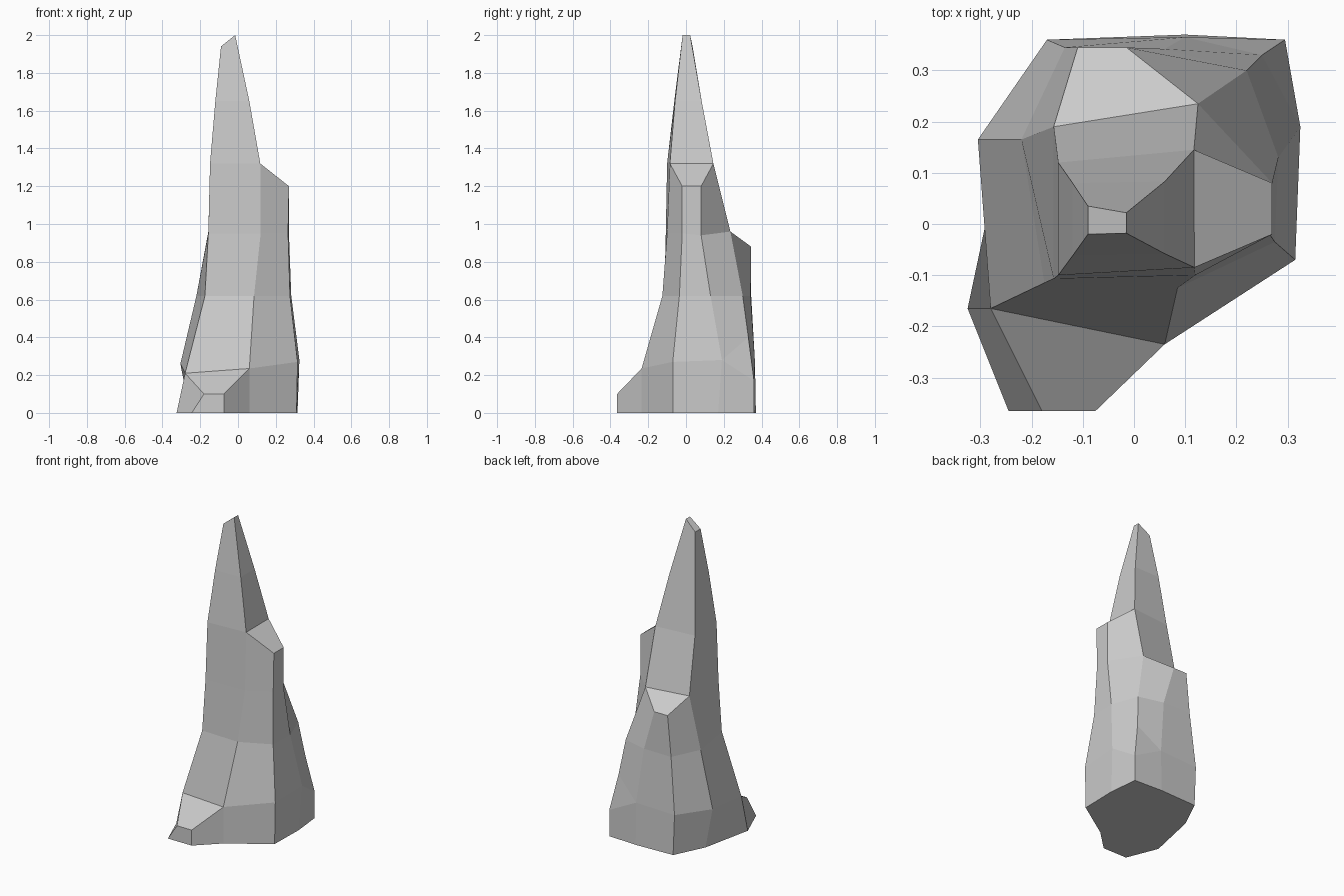
import bpy, bmesh

if "Cube" in bpy.data.objects:
    bpy.data.objects.remove(bpy.data.objects["Cube"])

bm = bmesh.new()


def ring(points):
    """Cross-section points, anticlockwise from the front left corner."""
    return [bm.verts.new(p) for p in points]


def wall(low, high, skip=()):
    """Join two closed sections with the same number of corners."""
    n = len(low)
    for i in range(n):
        if i not in skip:
            j = (i + 1) % n
            bm.faces.new((low[i], low[j], high[j], high[i]))


# Broad eight-sided foot
foot = ring([(-.325, -.165, 0), (.06, -.235, 0), (.31, -.07, 0), (.315, .17, 0),
             (.295, .36, 0), (.10, .37, 0), (-.16, .36, 0), (-.255, .165, 0)])
lower = ring([(-.28, -.165, .21), (.06, -.235, .235), (.315, -.07, .27), (.325, .19, .28),
              (.295, .36, .17), (.10, .365, .27), (-.17, .36, .26), (-.305, .165, .26)])
wall(foot, lower, skip=(0,))

# Body tapering up to the waist, with room left for the chipped corner
waist = ring([(-.175, -.115, .62), (.085, -.125, .62), (.275, -.035, .62), (.282, .13, .62),
              (.22, .30, .62), (.06, .342, .62), (-.135, .345, .62), (-.22, .165, .62)])
wall(lower, waist, skip=(3, 4))
chip = bm.verts.new((.25, .33, .40))
for f in ((lower[3], lower[4], chip), (lower[4], lower[5], chip),
          (lower[3], chip, waist[4], waist[3]), (chip, lower[5], waist[5], waist[4])):
    bm.faces.new(f)

# Shoulder level, ending in the sloped back ledge
shoulder = ring([(-.157, -.107, .95), (.12, -.10, .95), (.265, -.02, .95), (.27, .08, .94),
                 (.125, .235, .96), (-.015, .345, .88), (-.11, .345, .88), (-.157, .19, .96)])
wall(waist, shoulder)
bm.faces.new(shoulder[4:])

# Upper column, ending in the sloped right ledge
inner = shoulder[:5] + shoulder[7:]
upper = ring([(-.148, -.10, 1.32), (.118, -.085, 1.32), (.27, -.02, 1.2),
              (.27, .08, 1.2), (.117, .145, 1.32), (-.148, .12, 1.32)])
wall(inner, upper)
bm.faces.new(upper[1:5])

# Four-sided spire and its slanted tip
neck = [upper[0], upper[1], upper[4], upper[5]]
mid = ring([(-.12, -.062, 1.65), (.06, -.058, 1.65), (.06, .083, 1.65), (-.12, .08, 1.65)])
tip = ring([(-.09, -.02, 1.94), (-.015, -.018, 2), (-.015, .022, 2), (-.09, .035, 1.94)])
wall(neck, mid)
wall(mid, tip)
bm.faces.new(tip)

# Low toe at the front left
toe = ring([(-.245, -.365, 0), (-.075, -.365, 0), (-.075, -.365, .10), (-.18, -.365, .10)])
for f in (toe, (lower[0], toe[3], toe[2], lower[1]),
          (toe[1], foot[1], lower[1], toe[2]), (foot[0], toe[0], toe[3], lower[0])):
    bm.faces.new(f)

# Flat underside
bm.faces.new([foot[0], toe[0], toe[1]] + foot[1:])

bmesh.ops.recalc_face_normals(bm, faces=bm.faces)
mesh = bpy.data.meshes.new("rock_spire")
bm.to_mesh(mesh)
bm.free()
rock = bpy.data.objects.new("rock_spire", mesh)
bpy.context.collection.objects.link(rock)
